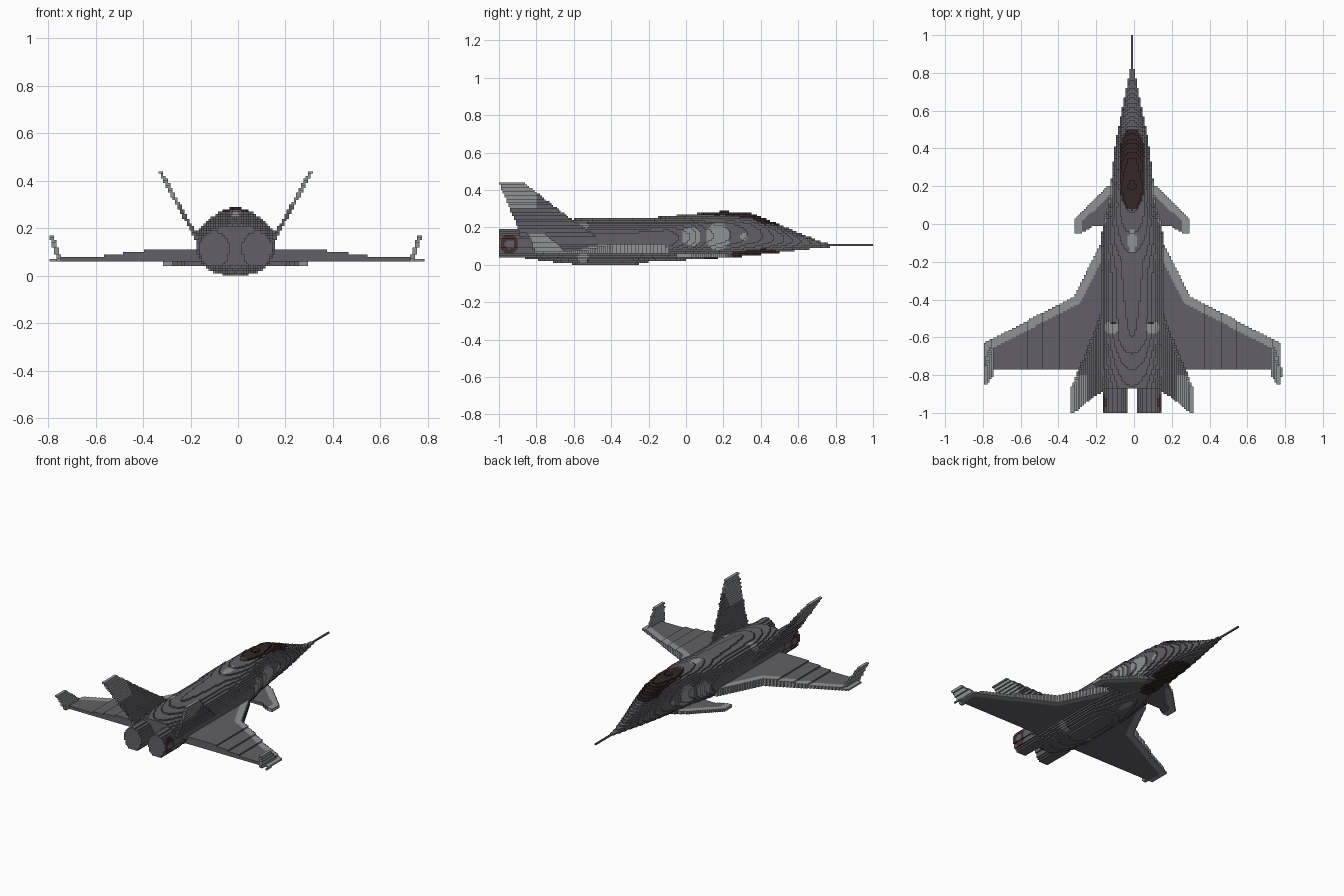
import bpy
import bmesh
from math import hypot

cube = bpy.data.objects.get("Cube")
if cube:
    bpy.data.objects.remove(cube)

S = 0.01        # block size
MID = -0.01     # centre line of the aircraft
GREY, LIGHT, GLASS, BROWN = range(4)


def material(name, rgb):
    m = bpy.data.materials.new(name)
    m.use_nodes = True
    m.diffuse_color = (*rgb, 1)
    m.node_tree.nodes["Principled BSDF"].inputs["Base Color"].default_value = (*rgb, 1)
    return m


MATS = [material("body grey", (0.122, 0.117, 0.135)),
        material("light grey", (0.28, 0.29, 0.30)),
        material("canopy dark", (0.032, 0.02, 0.019)),
        material("nozzle brown", (0.06, 0.03, 0.028))]


def lerp(points, t):
    """Piecewise linear value at t from rising (t, value) points."""
    for (a, u), (b, v) in zip(points, points[1:]):
        if t <= b:
            return u + (v - u) * max(0, t - a) / (b - a)
    return points[-1][1]


def in_poly(poly, x, y):
    hit = False
    for (x1, y1), (x2, y2) in zip(poly, poly[1:] + poly[:1]):
        if (y1 > y) != (y2 > y) and x < x1 + (y - y1) * (x2 - x1) / (y2 - y1):
            hit = not hit
    return hit


def near_line(path, x, y, d):
    """True within distance d of a polyline."""
    for (ax, ay), (bx, by) in zip(path, path[1:]):
        ux, uy = bx - ax, by - ay
        t = ((x - ax) * ux + (y - ay) * uy) / (ux * ux + uy * uy)
        t = min(1, max(0, t))
        if hypot(x - ax - t * ux, y - ay - t * uy) < d:
            return True
    return False


cells = {}      # (i, j, k) -> (part, colour)


def fill(part, xs, ys, zs, inside, paint, sides=(-1, 1)):
    """Fill mirrored blocks where inside(x, y, z) holds; x is distance from the centre line."""
    for i in range(round(xs[0] / S), round(xs[1] / S) + 1):
        for j in range(round(ys[0] / S), round(ys[1] / S)):
            for k in range(round(zs[0] / S), round(zs[1] / S)):
                x, y, z = i * S, (j + 0.5) * S, (k + 0.5) * S
                if inside(x, y, z):
                    for side in sides:
                        cells.setdefault((i * side, j, k), (part, paint(x, y, z)))


# Fuselage: elliptical sections along its length
TOP = [(-0.9, 0.21), (-0.6, 0.245), (-0.2, 0.25), (0, 0.27), (0.2, 0.287), (0.35, 0.277),
       (0.45, 0.237), (0.6, 0.172), (0.7, 0.132), (0.76, 0.115), (0.85, 0.11)]
BOTTOM = [(-0.9, 0.04), (-0.75, 0.02), (-0.57, 0), (-0.28, 0), (-0.2, 0.015), (0.1, 0.03),
          (0.3, 0.045), (0.5, 0.065), (0.7, 0.09), (0.85, 0.1)]
WIDTH = [(-0.9, 0.15), (-0.75, 0.17), (-0.1, 0.17), (0.02, 0.15), (0.1, 0.125), (0.2, 0.115),
         (0.4, 0.092), (0.5, 0.075), (0.6, 0.053), (0.7, 0.035), (0.8, 0.012), (0.85, 0.008)]


def fuselage(x, y, z):
    hi, lo, w = lerp(TOP, y), lerp(BOTTOM, y), lerp(WIDTH, y)
    mid, half = (hi + lo) / 2, (hi - lo) / 2
    return (x / w) ** 2.2 + (abs(z - mid) / half) ** 2.2 < 1


def fuselage_paint(x, y, z):
    # Canopy, with a matching false canopy on the belly
    if (x / 0.07) ** 2.6 + (abs(y - 0.29) / 0.215) ** 2.6 < 1:
        return GLASS
    # Round vents with a dark slot
    if hypot(x - 0.11, y + 0.55) < 0.034:
        return GLASS if y > -0.535 and x < 0.115 else LIGHT
    # Spine patch
    if hypot(x / 0.022, (y + 0.09) / 0.065) < 1:
        return LIGHT
    # Side patches
    if any(hypot((y - cy) / ry, (z - 0.15) / rz) < 1 and x > 0.06
           for cy, ry, rz in ((0.03, 0.055, 0.05), (0.17, 0.065, 0.075), (0.31, 0.018, 0.022))):
        return LIGHT
    return GREY


fill("fuselage", (0, 0.18), (-0.87, 0.82), (0, 0.3), fuselage, fuselage_paint)

# Nose probe
fill("nose_probe", (0, 0), (0.8, 1), (0.1, 0.11), lambda x, y, z: True, lambda x, y, z: GREY)


# Twin engine nozzles with brown flanks
def nozzle(x, y, z):
    return ((x - 0.09) / 0.064) ** 2 + ((z - 0.112) / 0.076) ** 2 < 1


def nozzle_paint(x, y, z):
    ring = hypot(y + 0.945, z - 0.11)
    return BROWN if x > 0.12 and 0.025 < ring < 0.05 else GREY


fill("engine_nozzles", (0, 0.18), (-1, -0.8), (0, 0.2), nozzle, nozzle_paint)

# Main wings with light leading edges
EDGE = [(0.16, -0.09), (0.31, -0.385), (0.78, -0.63)]
WING = EDGE + [(0.785, -0.765), (0.1, -0.765), (0.1, -0.09)]
THICK = [(0.2, 0.115), (0.37, 0.107), (0.5, 0.092), (0.6, 0.08), (0.78, 0.074)]
fill("wings", (0.1, 0.78), (-0.8, -0.05), (0.06, 0.12),
     lambda x, y, z: z < lerp(THICK, x) and in_poly(WING, x, y),
     lambda x, y, z: LIGHT if x > 0.75 or near_line(EDGE, x, y, 0.045) else GREY)

# Winglets leaning outward
WINGLET = [(-0.63, 0.06), (-0.66, 0.09), (-0.76, 0.17), (-0.85, 0.17), (-0.8, 0.06)]
fill("winglets", (0.7, 0.79), (-0.9, -0.6), (0.06, 0.17),
     lambda x, y, z: abs(x - 0.743 - 0.33 * (z - 0.07)) < 0.011 and in_poly(WINGLET, y, z),
     lambda x, y, z: LIGHT)

# Left wingtip rail
fill("wingtip_rail", (0.79, 0.79), (-0.81, -0.76), (0.06, 0.07),
     lambda x, y, z: True, lambda x, y, z: LIGHT, sides=(1,))

# Canards with light edges
CANARD_EDGE = [(0.12, 0.205), (0.305, 0.03), (0.305, -0.055)]
CANARD = CANARD_EDGE + [(0.27, -0.045), (0.2, -0.01), (0.05, -0.01), (0.05, 0.25)]
fill("canards", (0.05, 0.31), (-0.1, 0.25), (0.04, 0.06),
     lambda x, y, z: in_poly(CANARD, x, y),
     lambda x, y, z: LIGHT if near_line(CANARD_EDGE, x, y, 0.04) else GREY)

# Canted tail fins with light tips
FIN = [(-0.46, 0.14), (-0.62, 0.25), (-0.87, 0.44), (-1, 0.44), (-0.9, 0.2), (-0.88, 0.14)]
fill("tail_fins", (0.13, 0.34), (-1, -0.4), (0.14, 0.44),
     lambda x, y, z: abs(x - 0.17 - 0.55 * (z - 0.17)) < 0.0095 and in_poly(FIN, y, z),
     lambda x, y, z: LIGHT if z > 0.3 and y < -0.8 else GREY)

# Turn the blocks into one skin per part, leaving out faces between touching blocks
SIDES = []
for axis in range(3):
    for d in (0, 1):
        quad = []
        for u, v in ((0, 0), (1, 0), (1, 1), (0, 1)):
            corner = [0, 0, 0]
            corner[axis] = d
            corner[(axis + 1) % 3], corner[(axis + 2) % 3] = u, v
            quad.append(tuple(corner))
        step = [0, 0, 0]
        step[axis] = 2 * d - 1
        SIDES.append((tuple(step), quad if d else quad[::-1]))

for part in dict.fromkeys(p for p, _ in cells.values()):
    bm = bmesh.new()
    verts = {}
    for (i, j, k), (owner, colour) in cells.items():
        if owner != part:
            continue
        for (di, dj, dk), quad in SIDES:
            if (i + di, j + dj, k + dk) in cells:
                continue
            ring = []
            for a, b, c in quad:
                key = (i + a, j + b, k + c)
                if key not in verts:
                    verts[key] = bm.verts.new((MID + (key[0] - 0.5) * S, key[1] * S, key[2] * S))
                ring.append(verts[key])
            bm.faces.new(ring).material_index = colour
    mesh = bpy.data.meshes.new(part)
    for m in MATS:
        mesh.materials.append(m)
    bm.to_mesh(mesh)
    bm.free()
    bpy.context.scene.collection.objects.link(bpy.data.objects.new(part, mesh))
